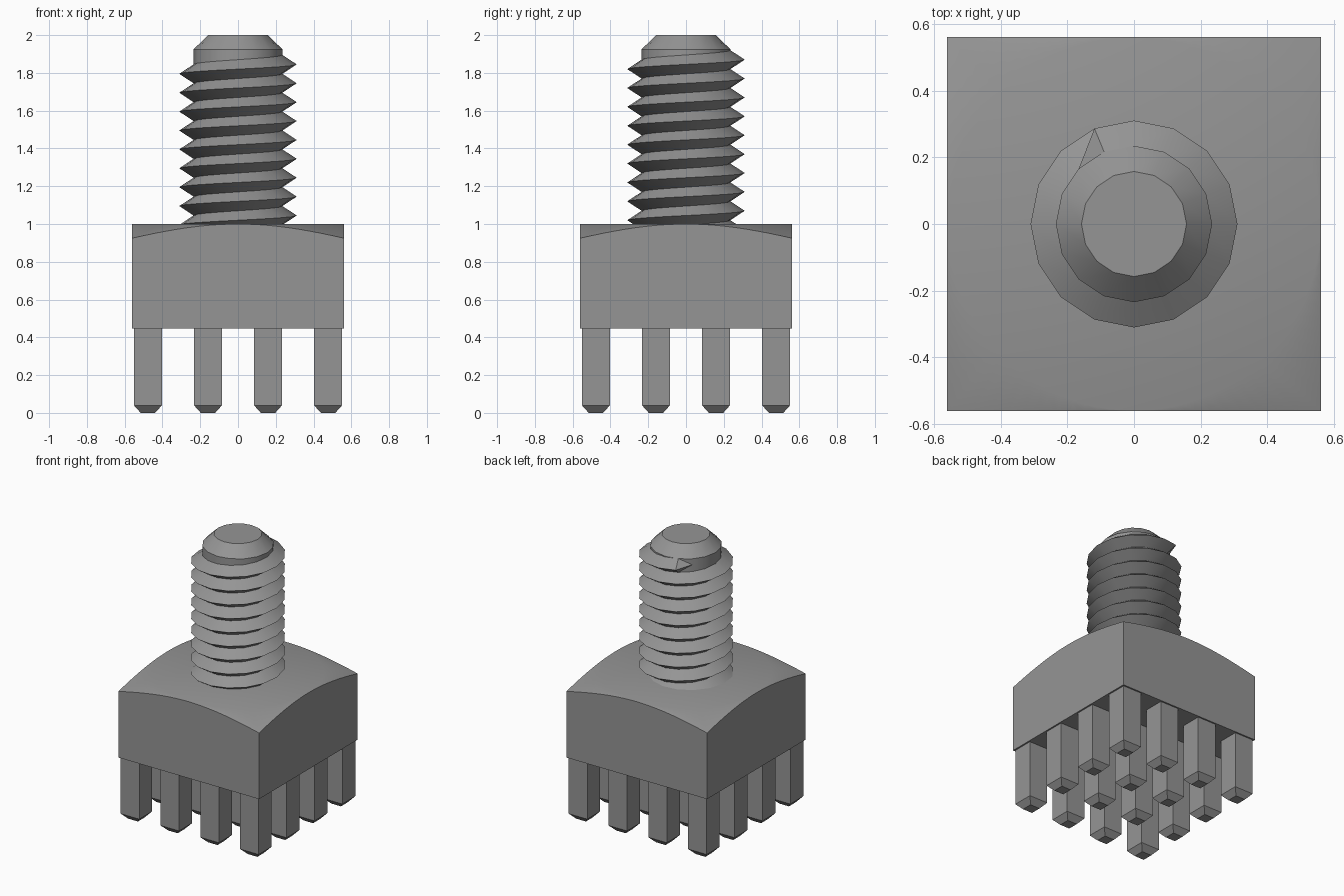
import bpy, bmesh, math

cube = bpy.data.objects.get("Cube")
if cube:
    bpy.data.objects.remove(cube, do_unlink=True)

grey = bpy.data.materials.new("plain grey")
grey.use_nodes = True
grey.diffuse_color = (0.3, 0.3, 0.3, 1)
grey.node_tree.nodes["Principled BSDF"].inputs["Base Color"].default_value = (0.3, 0.3, 0.3, 1)


def finish(name, bm, smooth=True):
    bmesh.ops.recalc_face_normals(bm, faces=bm.faces)
    mesh = bpy.data.meshes.new(name)
    bm.to_mesh(mesh)
    bm.free()
    mesh.materials.append(grey)
    ob = bpy.data.objects.new(name, mesh)
    bpy.context.collection.objects.link(ob)
    if smooth:
        bpy.ops.object.select_all(action='DESELECT')
        ob.select_set(True)
        bpy.context.view_layer.objects.active = ob
        bpy.ops.object.shade_smooth_by_angle(angle=math.radians(30))
    return ob


def polar(r, a, z):
    return (r * math.cos(a), r * math.sin(a), z)


def loft(bm, rings):
    """Skin a list of equal vertex rings and cap both ends."""
    n = len(rings[0])
    for low, high in zip(rings, rings[1:]):
        for i in range(n):
            j = (i + 1) % n
            bm.faces.new((low[i], low[j], high[j], high[i]))
    bm.faces.new(rings[0][::-1])
    bm.faces.new(rings[-1])


# Square block whose top corners are chamfered by a shallow cone
HALF, BASE, TOP, SLOPE = 0.562, 0.447, 1.0, 0.324
SEG = 96
bm = bmesh.new()
inner, outer = [], []
for i in range(SEG):
    a = 2 * math.pi * i / SEG - math.pi / 4
    r = HALF / max(abs(math.cos(a)), abs(math.sin(a)))
    inner.append(bm.verts.new(polar(HALF, a, TOP)))
    if r - HALF < 1e-6:                       # cone meets the side's midpoint
        outer.append(inner[-1])
    else:
        outer.append(bm.verts.new(polar(r, a, TOP - SLOPE * (r - HALF))))
bm.faces.new(inner)
for i in range(SEG):
    j = (i + 1) % SEG
    bm.faces.new(list(dict.fromkeys((inner[i], outer[i], outer[j], inner[j]))))
q = SEG // 4
corners = [bm.verts.new((outer[k * q].co.x, outer[k * q].co.y, BASE)) for k in range(4)]
bm.faces.new(corners[::-1])
for k in range(4):
    edge = [outer[(k * q + i) % SEG] for i in range(q + 1)]
    bm.faces.new([corners[k], corners[(k + 1) % 4]] + edge[::-1])
finish("square_block", bm)

# Grid of square pins with tapered tips
SPOTS = (-0.477, -0.159, 0.159, 0.477)
for row, y in enumerate(SPOTS):
    for col, x in enumerate(SPOTS):
        bm = bmesh.new()
        rings = [[bm.verts.new((x + sx * h, y + sy * h, z))
                  for sx, sy in ((-1, -1), (1, -1), (1, 1), (-1, 1))]
                 for h, z in ((0.038, 0), (0.074, 0.04), (0.074, BASE))]
        loft(bm, rings)
        finish(f"pin_{row + 1}_{col + 1}", bm, smooth=False)

# Core of the screw with a chamfered end
SIDES, ROOT, CREST, PITCH = 16, 0.235, 0.311, 0.1
STEP = 2 * math.pi / SIDES
bm = bmesh.new()
loft(bm, [[bm.verts.new(polar(r, i * STEP, z)) for i in range(SIDES)]
          for r, z in ((ROOT, 0.9), (ROOT, 1.925), (0.158, 2.0))])
finish("screw_core", bm)

# Right-handed sharp thread winding up the core
END = 5                                       # last full section, at 112.5 degrees
START = END - SIDES * 9 - 4
bm = bmesh.new()
lower, crest = [], []


def crest_z(i):
    return 1.845 + PITCH * i / SIDES


for i in range(START, END + 1):
    crest.append(bm.verts.new(polar(CREST, i * STEP, crest_z(i))))
for i in range(START, END + SIDES + 1):       # one root line serves two turns
    lower.append(bm.verts.new(polar(ROOT, i * STEP, crest_z(i) - PITCH / 2)))
for k in range(END - START):
    bm.faces.new((lower[k], lower[k + 1], crest[k + 1], crest[k]))
    bm.faces.new((crest[k], crest[k + 1], lower[k + 1 + SIDES], lower[k + SIDES]))
# Thread run-out tapering into the core
tip = bm.verts.new(polar(ROOT, (END + 1) * STEP, crest_z(END + 1)))
k = END - START
bm.faces.new((lower[k], tip, crest[k]))
bm.faces.new((crest[k], tip, lower[k + SIDES]))
finish("screw_thread", bm)
